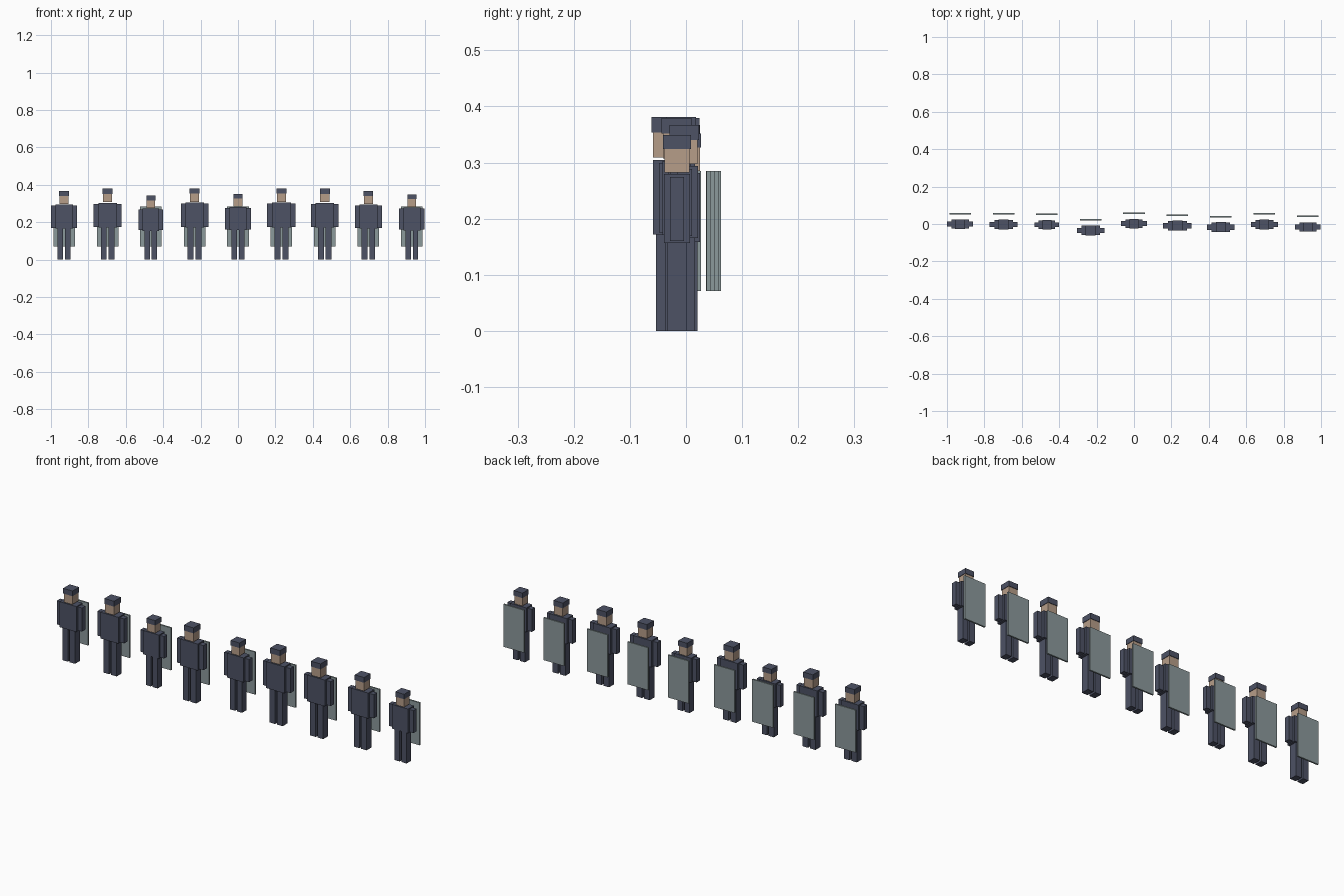
import bpy

cube = bpy.data.objects.get("Cube")
if cube:
    bpy.data.objects.remove(cube, do_unlink=True)


def material(name, rgb):
    mat = bpy.data.materials.new(name)
    mat.use_nodes = True
    mat.diffuse_color = (*rgb, 1)
    mat.node_tree.nodes["Principled BSDF"].inputs["Base Color"].default_value = (*rgb, 1)
    return mat


navy = material("navy uniform", (0.075, 0.085, 0.13))
skin = material("skin", (0.47, 0.34, 0.25))
grey = material("grey shield", (0.26, 0.32, 0.33))


def box(name, mat, x, y, width, depth, bottom, top):
    bpy.ops.mesh.primitive_cube_add(size=1, location=(x, y, (bottom + top) / 2))
    obj = bpy.context.object
    obj.name = name
    obj.scale = (width, depth, top - bottom)
    bpy.ops.object.transform_apply(location=False, rotation=False, scale=True)
    obj.data.materials.append(mat)


def officer(n, x, y, h, span):
    """One standing figure of height h, span wide across the arms."""
    for side, sign in (("left", 1), ("right", -1)):
        box(f"{side}_leg_{n}", navy, x + sign * 0.055 * h, y, 0.083 * h, 0.103 * h, 0, 0.45 * h)
        box(f"{side}_arm_{n}", navy, x + sign * 0.417 * span, y, 0.166 * span, 0.073 * h,
            0.46 * h, 0.785 * h)
    box(f"torso_{n}", navy, x, y, 0.668 * span, 0.132 * h, 0.45 * h, 0.8 * h)
    box(f"head_{n}", skin, x, y, 0.13 * h, 0.128 * h, 0.81 * h, 0.93 * h)
    box(f"cap_{n}", navy, x, y, 0.142 * h, 0.142 * h, 0.928 * h, h)
    # Shield of fixed size behind the back
    box(f"shield_{n}", grey, x, y + 0.0565, 0.115, 0.008, 0.071, 0.285)


# Position across, position in depth, height, span across the arms
row = [
    (-0.93, -0.001, 0.367, 0.14), (-0.697, -0.003, 0.379, 0.149),
    (-0.466, -0.004, 0.342, 0.131), (-0.232, -0.034, 0.381, 0.147),
    (0, 0.002, 0.352, 0.139), (0.232, -0.009, 0.381, 0.152),
    (0.464, -0.017, 0.379, 0.149), (0.697, -0.003, 0.367, 0.144),
    (0.93, -0.016, 0.349, 0.136),
]
for n, figure in enumerate(row, 1):
    officer(n, *figure)
